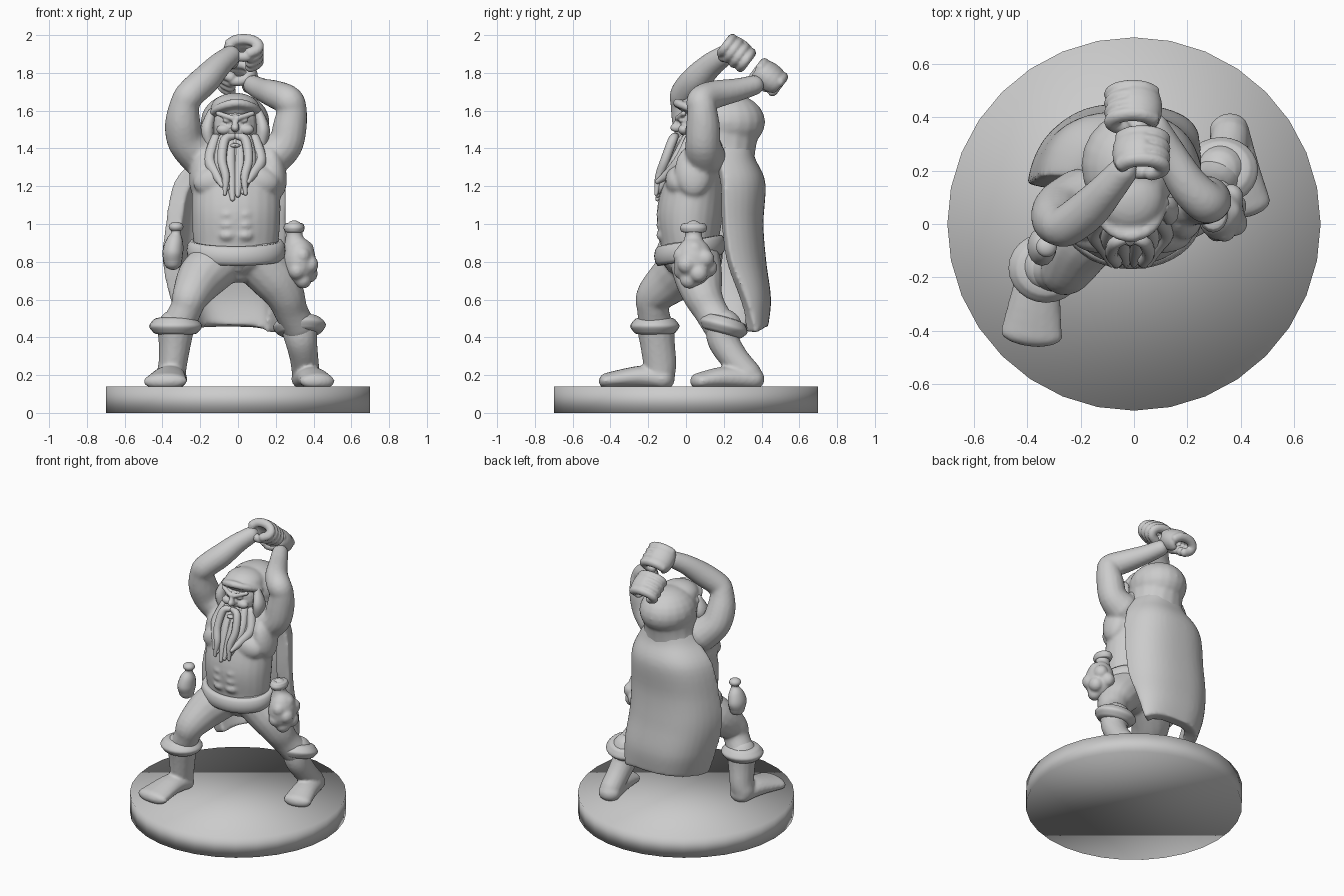
import bpy, bmesh, math
from mathutils import Vector, Matrix

if "Cube" in bpy.data.objects:
    bpy.data.objects.remove(bpy.data.objects["Cube"], do_unlink=True)

grey = bpy.data.materials.new("plain grey")
grey.use_nodes = True
colour = (0.6, 0.6, 0.6, 1)
grey.diffuse_color = colour
grey.node_tree.nodes["Principled BSDF"].inputs["Base Color"].default_value = colour
X = Vector((1, 0, 0))


def finish(name, bm, voxel=0, relax=3):
    """Turn a bmesh into a smooth object, optionally fused by a remesh."""
    bmesh.ops.recalc_face_normals(bm, faces=bm.faces)
    mesh = bpy.data.meshes.new(name)
    bm.to_mesh(mesh)
    bm.free()
    obj = bpy.data.objects.new(name, mesh)
    bpy.context.collection.objects.link(obj)
    mesh.materials.append(grey)
    for poly in mesh.polygons:
        poly.use_smooth = True
    if voxel:
        fuse = obj.modifiers.new("fuse", 'REMESH')
        fuse.mode = 'VOXEL'
        fuse.voxel_size = voxel
        fuse.use_smooth_shade = True
        soft = obj.modifiers.new("soften", 'SMOOTH')
        soft.iterations = relax
    return obj


def spline(points, steps=5):
    """Catmull-Rom samples through points of any dimension."""
    p = [points[0]] + list(points) + [points[-1]]
    out = []
    for a, b, c, d in zip(p, p[1:], p[2:], p[3:]):
        for i in range(steps):
            t = i / steps
            out.append([(2*w + (y-v)*t + (2*v-5*w+4*y-z)*t*t + (3*w-v-3*y+z)*t**3) / 2
                        for v, w, y, z in zip(a, b, c, d)])
    return out + [list(points[-1])]


def loft(bm, points, side=X, cap=1.0, sides=16):
    """Tapered tube: each point is x, y, z, radius along side, other radius."""
    s = spline([tuple(p) if len(p) == 5 else (*p, p[3]) for p in points])
    pos = [Vector(p[:3]) for p in s]
    rings, n = [], Vector(side)
    for i, p in enumerate(s):
        d = (pos[min(i + 1, len(s) - 1)] - pos[max(i - 1, 0)]).normalized()
        n = (n - d * n.dot(d)).normalized()
        rows = [(0, 1)]
        tips = [(math.sin(k), math.cos(k)) for k in (0.4, 0.8, 1.2, 1.5)]
        if i == 0:
            rows = [(-h, w) for h, w in reversed(tips)] + rows
        elif i == len(s) - 1:
            rows += tips
        for h, w in rows:
            c = pos[i] + d * h * cap * min(p[3], p[4])
            ring = []
            for k in range(sides):
                a = math.tau * k / sides
                ring.append(bm.verts.new(c + n * p[3] * w * math.cos(a)
                                         + d.cross(n) * p[4] * w * math.sin(a)))
            rings.append(ring)
    for r, q in zip(rings, rings[1:]):
        for k in range(sides):
            bm.faces.new((r[k], r[k-1], q[k-1], q[k]))
    bm.faces.new(rings[0])
    bm.faces.new(rings[-1])


def ball(bm, centre, radii, tilt=0.0):
    m = Matrix.Translation(centre) @ Matrix.Rotation(tilt, 4, 'Y') @ Matrix.Diagonal((*radii, 1))
    bmesh.ops.create_uvsphere(bm, u_segments=20, v_segments=12, radius=1, matrix=m)


# Round base
bm = bmesh.new()
bmesh.ops.create_cone(bm, cap_ends=True, segments=32, radius1=0.7, radius2=0.7, depth=0.14,
                      matrix=Matrix.Translation((0, 0, 0.07)))
finish("base", bm)

# Torso, arms and legs fused into one body
bm = bmesh.new()
loft(bm, [(0, .04, .74, .1, .1), (0, .03, .81, .2, .15), (-.01, .02, .9, .225, .155),
          (-.01, .02, 1.05, .235, .175), (-.01, .045, 1.2, .235, .165), (-.01, .08, 1.32, .25, .15),
          (0, .12, 1.42, .22, .11), (0, .13, 1.5, .12, .09)], cap=.5, sides=24)
loft(bm, [(-.2, .1, 1.36, .11), (-.275, .06, 1.44, .1), (-.292, .02, 1.54, .094),
          (-.28, -.005, 1.64, .078), (-.25, -.005, 1.69, .078), (-.17, .055, 1.765, .078),
          (-.1, .13, 1.84, .066), (-.04, .2, 1.89, .056)])
loft(bm, [(.18, .1, 1.36, .11), (.25, .09, 1.42, .094), (.275, .09, 1.52, .09),
          (.285, .085, 1.61, .079), (.265, .085, 1.655, .08), (.2, .15, 1.685, .075),
          (.13, .27, 1.71, .062), (.08, .36, 1.735, .054)])
loft(bm, [(-.1, .02, .8, .135), (-.19, -.06, .72, .13), (-.25, -.165, .62, .1),
          (-.275, -.175, .55, .085), (-.32, -.16, .46, .09)])
loft(bm, [(.11, .05, .8, .135), (.2, .07, .7, .125), (.25, .09, .62, .105),
          (.28, .13, .54, .09), (.32, .18, .46, .09)])
for s in (-1, 1):
    ball(bm, (s * .11 - .01, -.045, 1.23), (.12, .065, .08), s * .2)     # chest muscle
    for z in (.94, .995, 1.05):
        ball(bm, (s * .045 - .01, -.118, z), (.05, .04, .033))           # belly muscle
    ball(bm, (s * .19, .04, 1.28), (.065, .1, .14), s * -.2)             # side muscle
finish("body", bm, .011, 5)

# Briefs and sagging waistband
bm = bmesh.new()
loft(bm, [(0, .01, .735, .06, .11), (0, .02, .79, .19, .165), (-.01, .02, .85, .245, .172)], cap=.3, sides=24)
finish("briefs", bm)
bm = bmesh.new()
rings = []
for i in range(40):
    a = math.tau * i / 40
    out = Vector((math.cos(a), math.sin(a), 0))
    c = Vector((.235 * out.x - .01, .162 * out.y + .02, .86 + .03 * out.y))
    rings.append([bm.verts.new(c + out * .027 * math.cos(k * math.pi / 5)
                               + Vector((0, 0, .054 * math.sin(k * math.pi / 5)))) for k in range(10)])
for i in range(40):
    for k in range(10):
        bm.faces.new((rings[i-1][k], rings[i][k], rings[i][k-1], rings[i-1][k-1]))
finish("waistband", bm)


# Boots with rolled cuffs
def boot(name, shaft, foot, cuff, lean):
    bm = bmesh.new()
    loft(bm, shaft)
    loft(bm, foot)
    for v in bm.verts:
        v.co.z = max(v.co.z, .135)
    finish(name + "_boot", bm, .01, 4)
    bm = bmesh.new()
    c, n = Vector(cuff), Vector((-lean * .2, lean, 1)).normalized()
    loft(bm, [(*(c + n * h), .138 * w, .128 * w) for h, w in ((-.034, .86), (0, 1.02), (.034, .84))],
         cap=.15, sides=24)
    finish(name + "_cuff", bm)


boot("right", [(-.33, -.16, .45, .1), (-.335, -.15, .36, .085, .092), (-.345, -.138, .26, .076, .088),
               (-.355, -.135, .2, .078)],
     [(-.345, -.12, .18, .078, .06), (-.365, -.24, .19, .09, .06), (-.385, -.415, .168, .118, .045)],
     (-.33, -.165, .46), 0)
boot("left", [(.325, .2, .45, .1), (.335, .2, .38, .085), (.35, .255, .29, .076), (.36, .33, .2, .074)],
     [(.355, .355, .18, .075, .06), (.39, .2, .185, .083, .06), (.42, .07, .168, .095, .045)],
     (.325, .2, .46), .27)


# Fists curled round an empty grip
def hand(name, centre, wrist):
    c, d, u = Vector(centre), Vector((0, .8, -.6)), Vector((0, .6, .8))

    def arc(start, end, t, r, a, b):
        pts = []
        for k in range(7):
            g = math.radians(start + (end - start) * k / 6)
            p = c + d * t + X * wrist * .078 * math.cos(g) + u * r * math.sin(g)
            pts.append((*p, a, b))
        return pts
    bm = bmesh.new()
    for i in range(4):
        loft(bm, arc(20, 245, (i - 1.5) * .042, .053 - .004 * abs(i - 1.5), .026, .03), side=d, sides=12)
    loft(bm, arc(-45, 90, 0, .05, .08, .033), side=d)
    loft(bm, arc(-20, -105, -.045, .057, .027, .027), side=d, sides=12)
    finish(name, bm, .007, 2)


hand("right_hand", (.03, .265, 1.903), -1)
hand("left_hand", (-.005, .435, 1.775), 1)

# Head and facial features
bm = bmesh.new()
ball(bm, (-.015, .1, 1.52), (.125, .135, .14))
ball(bm, (-.015, -.05, 1.51), (.022, .034, .023))
loft(bm, [(-.015, -.03, 1.57, .014), (-.015, -.055, 1.52, .018)], sides=10)
for s in (-1, 1):
    ball(bm, (s * .06 - .015, -.012, 1.5), (.04, .03, .028))
    ball(bm, (s * .045 - .015, -.025, 1.545), (.024, .013, .009), s * -.2)
    loft(bm, [(s * .015 - .015, -.045, 1.56, .015), (s * .09 - .015, -.012, 1.585, .014)], sides=10)
ball(bm, (-.015, -.06, 1.415), (.03, .025, .012))
finish("head", bm, .006, 2)

# Moustache, beard and side locks
bm = bmesh.new()
loft(bm, [(-.015, .02, 1.43, .11, .06), (-.015, -.04, 1.32, .115, .055), (-.015, -.1, 1.2, .07, .03)])
for i in range(6):
    k = (i - 2.5) / 2.5
    drop = .09 * abs(k) + .02 * (i % 2)
    loft(bm, [(k * .105 - .015, -.02 + .04 * abs(k), 1.45, .028),
              (k * .135 - .015, -.08 + .05 * abs(k), 1.34, .032),
              (k * .1 - .015, -.12 + .035 * abs(k), 1.22 + drop * .5, .028),
              (k * .07 - .015, -.15, 1.115 + drop, .013)], sides=10)
for s in (-1, 1):
    loft(bm, [(s * .012 - .015, -.055, 1.465, .018), (s * .055 - .015, -.07, 1.445, .025),
              (s * .07 - .015, -.11, 1.34, .025), (s * .05 - .015, -.142, 1.25, .022),
              (s * .055 - .015, -.158, 1.16, .01)], sides=10)
    loft(bm, [(s * .125 - .015, .06, 1.59, .022), (s * .148 - .015, .05, 1.5, .036, .055),
              (s * .135 - .015, .04, 1.41, .028)], sides=10)
finish("beard", bm)

# Hood with a rolled brim
bm = bmesh.new()
ball(bm, (-.015, .22, 1.54), (.183, .2, .153))
loft(bm, [(-.015, .2, 1.5, .17, .19), (-.015, .2, 1.4, .175, .17), (-.015, .2, 1.32, .2, .16)], cap=.2)
ball(bm, (-.015, .1, 1.615), (.13, .13, .08))
loft(bm, [(-.145, .08, 1.575, .02), (-.1, -.01, 1.615, .022), (-.015, -.045, 1.64, .025),
          (.07, -.01, 1.625, .022), (.115, .08, 1.59, .02)], side=(0, 0, 1))
finish("hood", bm, .011, 8)

# Cape: height, right edge, left edge, back, right edge depth, left edge depth
rows = spline([(1.43, -.17, .14, .35, .2, .2), (1.35, -.23, .2, .365, .18, .18),
               (1.22, -.34, .25, .42, .18, .2), (1, -.385, .255, .41, .16, .21),
               (.8, -.4, .255, .425, .15, .24), (.6, -.36, .25, .45, .16, .32),
               (.42, -.3, .225, .435, .17, .37)])
bm = bmesh.new()
grid = []
for z, xr, xl, back, yr, yl in rows:
    line = []
    for k in range(21):
        u = k / 10 - 1
        edge = yr if u < 0 else yl
        x = (xr + xl) / 2 + (xl - xr) / 2 * math.sin(u * 1.35) / math.sin(1.35)
        sag = .035 * (1 - u * u) * max(0, .6 - z) / .18
        line.append(bm.verts.new((x, back - (back - edge) * abs(u) ** 2.4, z + sag)))
    grid.append(line)
for a, b in zip(grid, grid[1:]):
    for k in range(20):
        bm.faces.new((a[k], a[k+1], b[k+1], b[k]))
cape = finish("cape", bm)
thick = cape.modifiers.new("thickness", 'SOLIDIFY')
thick.thickness = .09
thick.offset = -1 if cape.data.polygons[len(cape.data.polygons) // 2].normal.y > 0 else 1
fuse = cape.modifiers.new("fuse", 'REMESH')
fuse.mode = 'VOXEL'
fuse.voxel_size = .012
fuse.use_smooth_shade = True
cape.modifiers.new("round edges", 'SMOOTH').iterations = 8

# Lumpy pouch on the left hip
bm = bmesh.new()
ball(bm, (.325, .04, .8), (.088, .104, .13))
for i in range(11):
    a = i * 2.4
    h = 1 - 2 * (i + .5) / 11
    w = math.sqrt(1 - h * h)
    ball(bm, (.335 + .053 * w * math.cos(a), .045 + .075 * w * math.sin(a), .785 + .085 * h), (.046, .05, .05))
loft(bm, [(.305, .04, .88, .066), (.297, .04, .94, .045), (.297, .04, .97, .05)])
finish("pouch", bm, .009, 4)
bm = bmesh.new()
loft(bm, [(.297, .04, .96, .05, .065), (.297, .04, .98, .056, .072), (.297, .04, 1, .05, .062)], cap=.15)
finish("pouch_lip", bm)

# Flask on the right hip
bm = bmesh.new()
loft(bm, [(-.345, -.085, .8, .048, .055), (-.345, -.085, .85, .055, .072), (-.335, -.085, .91, .045, .055),
          (-.328, -.085, .95, .026), (-.328, -.085, .965, .026)], cap=.9)
ball(bm, (-.328, -.085, .985), (.039, .039, .027))
finish("flask", bm)
